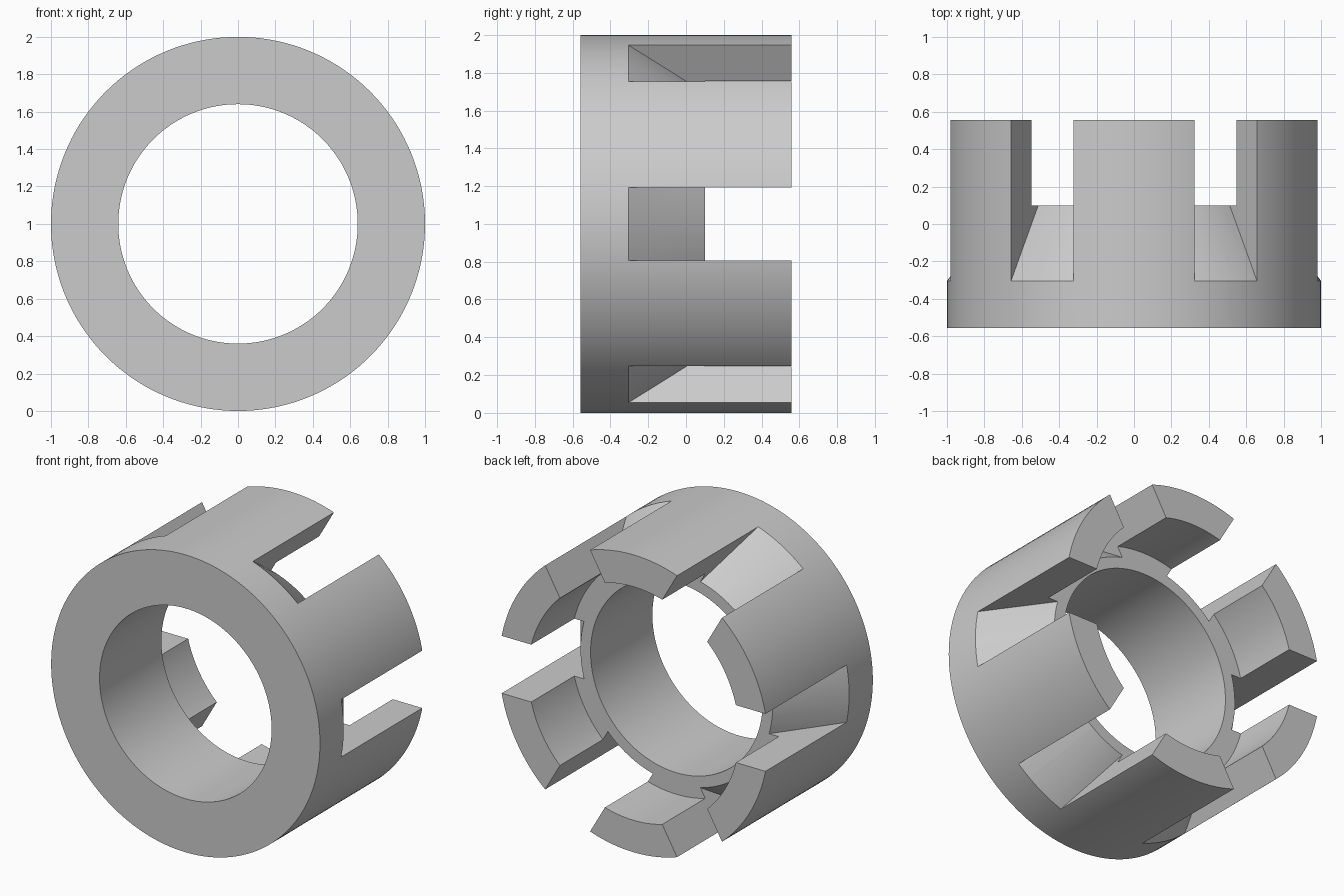
import bpy, bmesh, math
from mathutils import Matrix

cube = bpy.data.objects.get("Cube")
if cube:
    bpy.data.objects.remove(cube, do_unlink=True)

HALF = 0.557       # half depth along y
BORE = 0.64        # through hole radius
TOOTH_IN = 0.785   # inner radius of the teeth
LEDGE = 0.1        # y of the inner ledge
SLOT = 0.386       # slot width
SEGMENTS = 144
CENTRE = Matrix.Translation((0, 0, 1))


def add_object(name, bm):
    bmesh.ops.recalc_face_normals(bm, faces=bm.faces[:])
    mesh = bpy.data.meshes.new(name)
    bm.to_mesh(mesh)
    bm.free()
    obj = bpy.data.objects.new(name, mesh)
    bpy.context.collection.objects.link(obj)
    return obj


def lathe(name, profile):
    """Turn a closed (radius, y) profile about the y axis."""
    bm = bmesh.new()
    rings = []
    for i in range(SEGMENTS):
        a = math.tau * i / SEGMENTS
        rings.append([bm.verts.new((r * math.cos(a), y, r * math.sin(a))) for r, y in profile])
    n = len(profile)
    for i in range(SEGMENTS):
        p, q = rings[i], rings[(i + 1) % SEGMENTS]
        for j in range(n):
            k = (j + 1) % n
            bm.faces.new((p[j], p[k], q[k], q[j]))
    bm.transform(CENTRE)
    return add_object(name, bm)


def bar(name, angle):
    """Box across the full diameter, turned about the y axis."""
    bm = bmesh.new()
    bmesh.ops.create_cube(bm, size=1)
    bm.transform(CENTRE @ Matrix.Rotation(angle, 4, 'Y') @ Matrix.Diagonal((2.6, 2, SLOT, 1)))
    return add_object(name, bm)


def boolean(obj, cutter, operation):
    """Apply a boolean and discard the helper."""
    mod = obj.modifiers.new("cut", 'BOOLEAN')
    mod.object, mod.operation, mod.solver = cutter, operation, 'EXACT'
    cutter.hide_render = True
    bpy.context.view_layer.objects.active = obj
    bpy.ops.object.modifier_apply(modifier=mod.name)
    bpy.data.objects.remove(cutter, do_unlink=True)


# Ring with a through bore and a wider recess behind the ledge
ring = lathe("castellated_ring", [(BORE, -HALF), (1, -HALF), (1, HALF),
                                  (TOOTH_IN, HALF), (TOOTH_IN, LEDGE), (BORE, LEDGE)])

# Six slots with conical sloping floors, cut as three diametral pairs
SLOPE = 0.704
for i in range(3):
    slots = lathe("slot_cutter", [(r, -0.305 + (1 - r) / SLOPE) for r in (0.6, 1.1)]
                  + [(1.1, 0.8), (0.6, 0.8)])
    boolean(slots, bar("slot_bar", i * math.pi / 3), 'INTERSECT')
    boolean(ring, slots, 'DIFFERENCE')

# Plain grey material
grey = bpy.data.materials.new("grey")
colour = (0.6, 0.6, 0.6, 1)
grey.use_nodes = True
grey.diffuse_color = colour
grey.node_tree.nodes["Principled BSDF"].inputs["Base Color"].default_value = colour
ring.data.materials.clear()
ring.data.materials.append(grey)

# Smooth curved walls, sharp edges
bpy.ops.object.select_all(action='DESELECT')
ring.select_set(True)
bpy.context.view_layer.objects.active = ring
bpy.ops.object.shade_smooth_by_angle(angle=math.radians(25))
